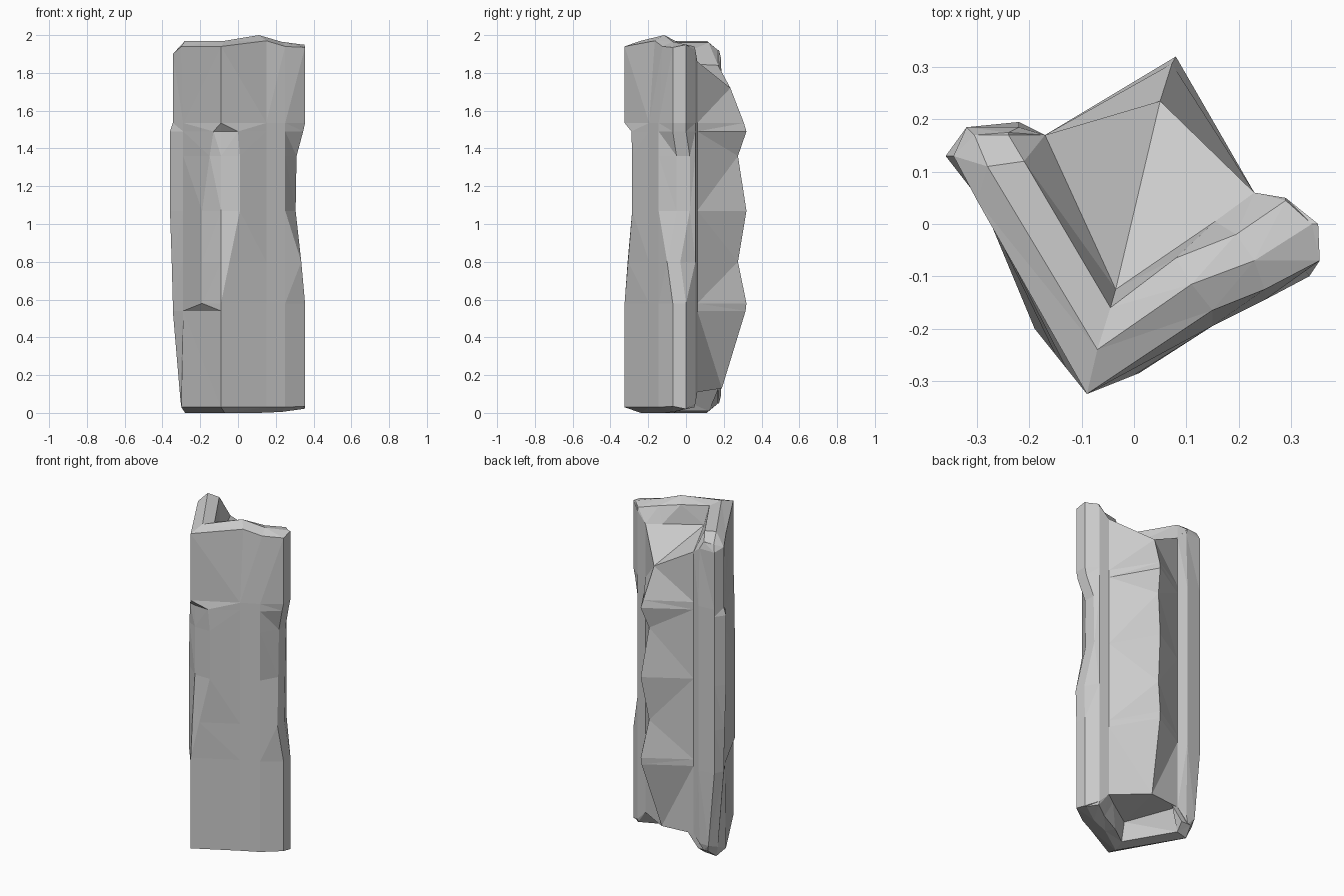
import bpy
import bmesh
from mathutils import Vector

default_cube = bpy.data.objects.get("Cube")
if default_cube:
    bpy.data.objects.remove(default_cube, do_unlink=True)

# Plan outline of the broken corner pillar, counterclockwise from the front corner
OUTLINE = dict(
    corner=(-.09, -.325), crack_right=(-.09, -.325),
    face_near=(.15, -.195), face_far=(.25, -.145),
    arm_front=(.355, -.07), arm_tip=(.352, 0), arm_back=(.29, .05), arm_root=(.23, .06),
    ridge=(.08, .32),
    wing_root=(-.17, .17), wing_back=(-.22, .195), wing_tip=(-.32, .185),
    wing_front=(-.345, .13), wing_mid=(-.29, .04), crack_left=(-.09, -.325))
NAMES = list(OUTLINE)

# Broken end: shared low points where the rubble core meets the two arms
CORE = dict(arm_root=(.23, .06, 1.86), ridge=(.05, .235, 1.72), wing_root=(-.17, .17, 1.84))

EDGE = dict(
    CORE, corner=(-.09, -.325, 1.94), face_near=(.15, -.165, 1.97), face_far=(.25, -.125, 1.94),
    arm_front=(.355, -.07, 1.935), arm_tip=(.352, 0, 1.95), arm_back=(.29, .05, 1.92),
    wing_back=(-.22, .185, 1.88), wing_tip=(-.32, .185, 1.88),
    wing_front=(-.345, .13, 1.9), wing_mid=(-.3, .045, 1.94))
CREST = dict(
    CORE, corner=(-.07, -.24, 1.97), face_near=(.11, -.115, 2), face_far=(.23, -.07, 1.965),
    arm_front=(.34, 0, 1.95), arm_tip=(.34, 0, 1.95), arm_back=(.29, .045, 1.94),
    wing_back=(-.24, .175, 1.92), wing_tip=(-.305, .17, 1.92),
    wing_front=(-.305, .17, 1.92), wing_mid=(-.28, .11, 1.97))
INNER = dict(
    CORE, corner=(-.045, -.16, 1.96), face_near=(.08, -.065, 1.97), face_far=(.195, -.02, 1.95),
    arm_front=(.29, .045, 1.94), arm_tip=(.29, .045, 1.94), arm_back=(.29, .045, 1.94),
    wing_back=(-.24, .17, 1.92), wing_tip=(-.24, .17, 1.92),
    wing_front=(-.24, .17, 1.92), wing_mid=(-.21, .12, 1.96))
FLOOR = dict(
    CORE, corner=(-.035, -.125, 1.855), face_near=(.155, .005, 1.86), face_far=(.155, .005, 1.86))
for name in NAMES:
    if name.startswith("arm"):
        FLOOR[name] = CORE["arm_root"]
    elif name.startswith("wing"):
        FLOOR[name] = CORE["wing_root"]

# Both crack sides close onto the corner at the ends
for ring in (EDGE, CREST, INNER, FLOOR):
    ring["crack_right"] = ring["crack_left"] = ring["corner"]


def underside(ring):
    """Turn a top ring over to make the matching worn ring of the base."""
    flipped = {}
    for name, (x, y, z) in ring.items():
        if name in ("wing_tip", "wing_front"):
            x += .04
        flipped[name] = (x, y, max(0, 1.97 - z))
    flipped["ridge"] = (.03, .19, .13)
    return flipped


def body_ring(z, left, right, depth, bulge, arm_x, arm_y):
    """Section of the shaft: crack opening, ridge bulge and arm offset."""
    ring = {name: Vector((x, y, z)) for name, (x, y) in OUTLINE.items()}
    ring["corner"].y += .04 * depth
    ring["crack_left"] = ring["crack_left"].lerp(Vector((-.19, -.2, z)), left)
    ring["crack_right"] = ring["crack_right"].lerp(Vector((.01, -.285, z)), right)
    ring["ridge"] = Vector((.055, .275, z)).lerp(ring["ridge"], bulge)
    for name in ("arm_front", "arm_tip"):
        ring[name] += Vector((arm_x, arm_y, 0))
    ring["wing_front"].x -= .015 * depth
    return ring


LEVELS = [
    (.54, 0, 0, 0, .9, 0, 0),
    (.58, 1, 0, 0, 1, 0, 0),
    (.8, 1, .45, .4, 0, -.02, -.03),
    (1.07, 1, 1, 1, 1, -.05, .02),
    (1.36, .6, 1, 1, 0, -.045, .02),
    (1.49, .4, .9, 1, 1, -.01, 0),
    (1.535, 0, 0, 0, .7, 0, 0)]

base_edge = underside(EDGE)
for name in ("face_near", "face_far"):
    base_edge[name] = (*OUTLINE[name], .03)
rings = [underside(FLOOR), underside(INNER), underside(CREST), base_edge]
rings += [body_ring(*level) for level in LEVELS]
rings += [EDGE, CREST, INNER, FLOOR]

# Loft all rings into one faceted stone
bm = bmesh.new()
loops = [[bm.verts.new(ring[name]) for name in NAMES] for ring in rings]
for low, high in zip(loops, loops[1:]):
    for i in range(len(NAMES)):
        j = (i + 1) % len(NAMES)
        bm.faces.new((low[i], low[j], high[j], high[i]))

# Sloping rubble floors that close both broken ends
for loop in (loops[0], loops[-1]):
    vert = dict(zip(NAMES, loop))
    bm.faces.new([vert[n] for n in ("corner", "face_near", "arm_root", "ridge")])
    bm.faces.new([vert[n] for n in ("corner", "ridge", "wing_root")])

bmesh.ops.remove_doubles(bm, verts=bm.verts, dist=.0005)
bmesh.ops.triangulate(bm, faces=bm.faces)
bmesh.ops.recalc_face_normals(bm, faces=bm.faces)

mesh = bpy.data.meshes.new("broken_pillar")
bm.to_mesh(mesh)
bm.free()
pillar = bpy.data.objects.new("broken_pillar", mesh)
bpy.context.collection.objects.link(pillar)

# Plain grey stone
stone = bpy.data.materials.new("grey_stone")
stone.use_nodes = True
grey = (.6, .6, .6, 1)
stone.diffuse_color = grey
stone.node_tree.nodes["Principled BSDF"].inputs["Base Color"].default_value = grey
mesh.materials.append(stone)
